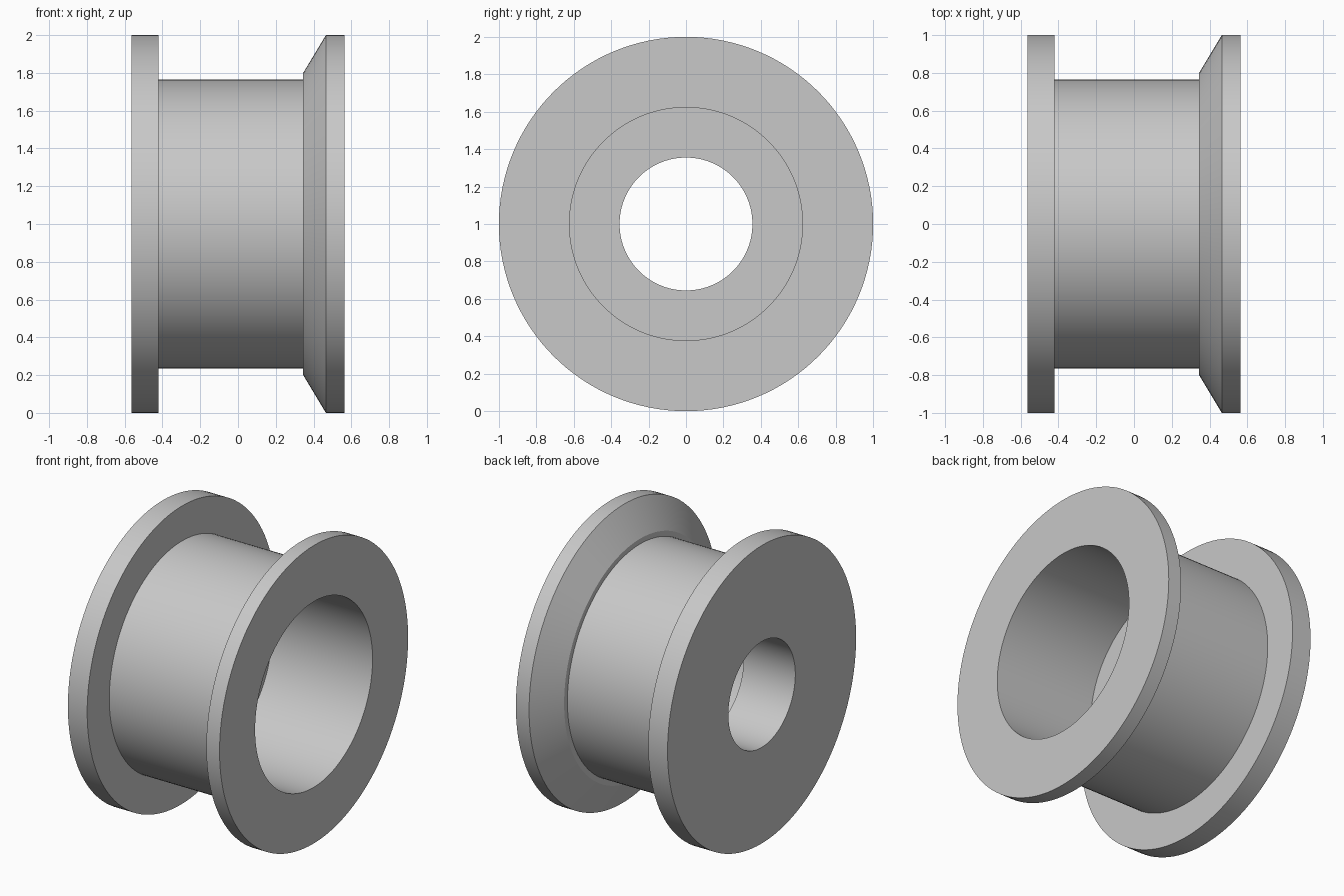
import bpy, bmesh, math
from mathutils import Vector

cube = bpy.data.objects.get("Cube")
if cube:
    bpy.data.objects.remove(cube, do_unlink=True)

grey = bpy.data.materials.new("light_grey")
grey.use_nodes = True
colour = (0.58, 0.58, 0.58, 1)
grey.diffuse_color = colour
grey.node_tree.nodes["Principled BSDF"].inputs["Base Color"].default_value = colour


def lathe_x(name, profile, segments=128):
    """Revolve a closed (x, radius) profile around the x axis."""
    bm = bmesh.new()
    verts = [bm.verts.new((x, 0, r)) for x, r in profile]
    edges = [bm.edges.new((verts[i - 1], v)) for i, v in enumerate(verts)]
    bmesh.ops.spin(bm, geom=verts + edges, cent=Vector(), axis=(1, 0, 0),
                   angle=math.tau, steps=segments, use_duplicate=False)
    bmesh.ops.remove_doubles(bm, verts=bm.verts, dist=0.0001)
    bmesh.ops.recalc_face_normals(bm, faces=bm.faces)
    mesh = bpy.data.meshes.new(name)
    bm.to_mesh(mesh)
    bm.free()
    mesh.materials.append(grey)
    obj = bpy.data.objects.new(name, mesh)
    bpy.context.collection.objects.link(obj)
    obj.location.z = 1
    bpy.ops.object.select_all(action='DESELECT')
    obj.select_set(True)
    bpy.context.view_layer.objects.active = obj
    bpy.ops.object.shade_smooth_by_angle(angle=math.radians(20))
    return obj


half_width = 0.563
rim, barrel, bore, counterbore = 1.0, 0.765, 0.355, 0.623
step_x = -0.18

lathe_x("flanged_roller", [
    # plain flange
    (-half_width, bore), (-half_width, rim), (-0.42, rim), (-0.42, barrel),
    # barrel, then bevelled flange
    (0.345, barrel), (0.345, 0.80), (0.465, rim), (half_width, rim),
    # wide counterbore stepping down to the narrow bore
    (half_width, counterbore), (step_x, counterbore), (step_x, bore),
])
